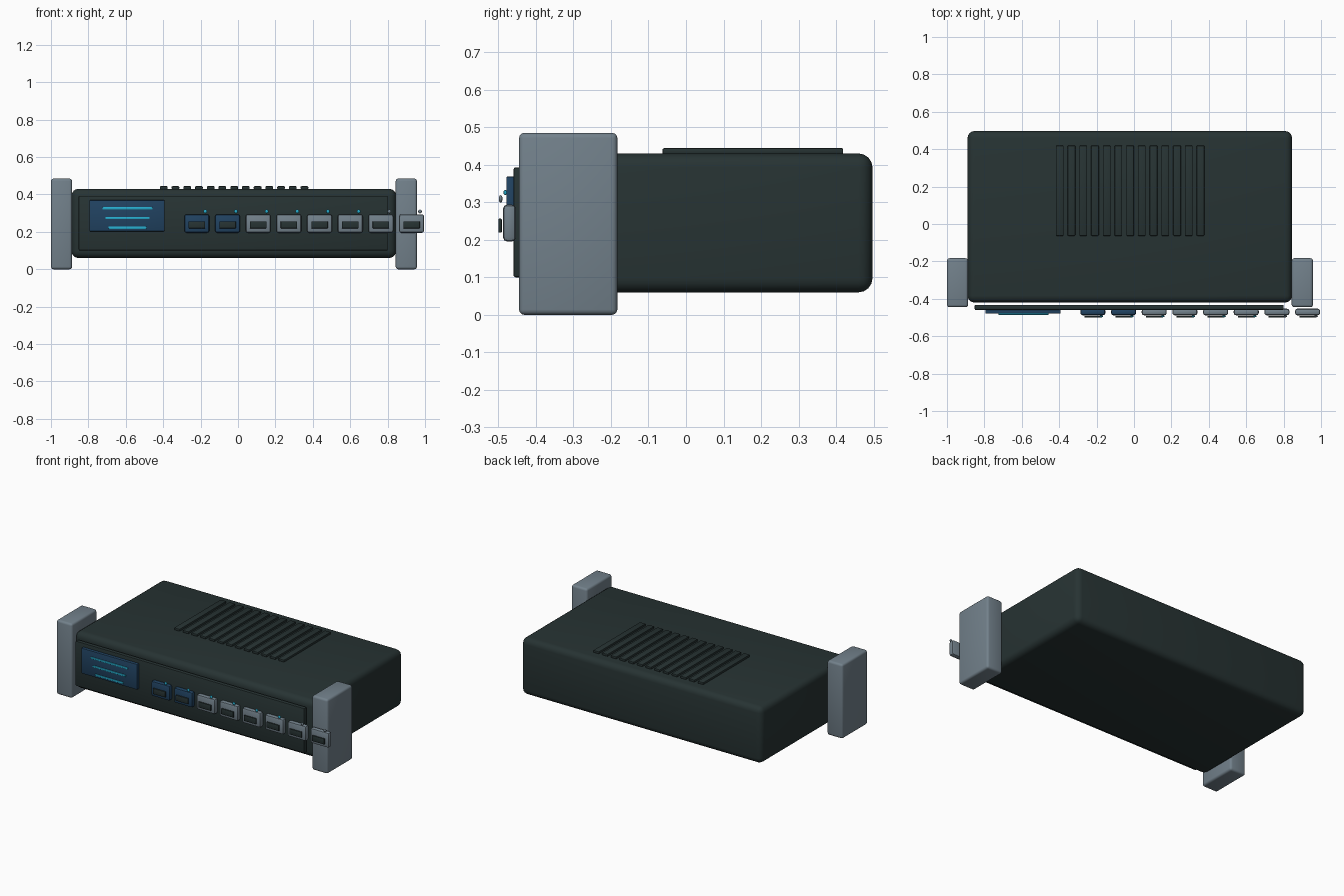
import bpy

cube = bpy.data.objects.get("Cube")
if cube:
    bpy.data.objects.remove(cube, do_unlink=True)


def material(name, rgb):
    mat = bpy.data.materials.new(name)
    mat.use_nodes = True
    color = (*rgb, 1)
    mat.diffuse_color = color
    bsdf = mat.node_tree.nodes["Principled BSDF"]
    bsdf.inputs["Base Color"].default_value = color
    bsdf.inputs["Roughness"].default_value = 0.6
    return mat


charcoal = material("charcoal", (0.02, 0.033, 0.033))
steel = material("steel grey", (0.17, 0.22, 0.26))
navy = material("navy blue", (0.015, 0.055, 0.12))
cyan = material("cyan glow", (0.02, 0.42, 0.62))


def box(name, x, y, z, mat, bevel=0.0, segments=2):
    """Rounded box from (min, max) ranges along each axis."""
    ranges = (x, y, z)
    bpy.ops.mesh.primitive_cube_add(size=1, location=[(a + b) / 2 for a, b in ranges])
    obj = bpy.context.object
    obj.name = name
    obj.scale = [b - a for a, b in ranges]
    bpy.ops.object.transform_apply(location=False, rotation=False, scale=True)
    obj.data.materials.append(mat)
    if bevel:
        mod = obj.modifiers.new("rounded edges", "BEVEL")
        mod.width = bevel
        mod.segments = segments
        bpy.ops.object.modifier_apply(modifier=mod.name)
        bpy.ops.object.shade_smooth_by_angle()
    return obj


def around(center, width):
    return (center - width / 2, center + width / 2)


# Case and front panel
box("case", (-0.89, 0.845), (-0.42, 0.497), (0.06, 0.43), charcoal, 0.037, 4)
box("front_panel", (-0.852, 0.8), (-0.46, -0.432), (0.1, 0.393), charcoal, 0.006)

# Rack ears
for side, x in (("right", (-1, -0.887)), ("left", (0.843, 0.957))):
    box(f"{side}_rack_ear", x, (-0.445, -0.183), (0, 0.485), steel, 0.014, 3)

# Display with glowing lines
box("display", (-0.795, -0.393), (-0.479, -0.455), (0.203, 0.369), navy, 0.004)
for i in range(3):
    box(f"display_line_{i + 1}", around(-0.591, 0.268 - 0.032 * i), (-0.486, -0.478),
        around(0.326 - 0.052 * i, 0.013), cyan, 0.003)

# Row of ports, each with a socket and status light
for i in range(8):
    x = -0.22 + 0.164 * i
    box(f"port_{i + 1}", around(x, 0.134), (-0.488, -0.453), (0.195, 0.294),
        navy if i < 2 else steel, 0.012)
    box(f"socket_{i + 1}", around(x, 0.088), (-0.5, -0.491), (0.219, 0.256), charcoal, 0.002)
    bpy.ops.mesh.primitive_uv_sphere_add(segments=12, ring_count=8, radius=0.01,
                                         location=(x + 0.045, -0.494, 0.309))
    light = bpy.context.object
    light.name = f"status_light_{i + 1}"
    light.scale.y = 0.5
    light.data.materials.append(cyan if i < 6 else steel)
    bpy.ops.object.shade_smooth()

# Raised vent slats on the lid
for i in range(13):
    box(f"vent_slat_{i + 1}", around(-0.397 + 0.0627 * i, 0.041), (-0.063, 0.419),
        (0.428, 0.444), charcoal, 0.004)
